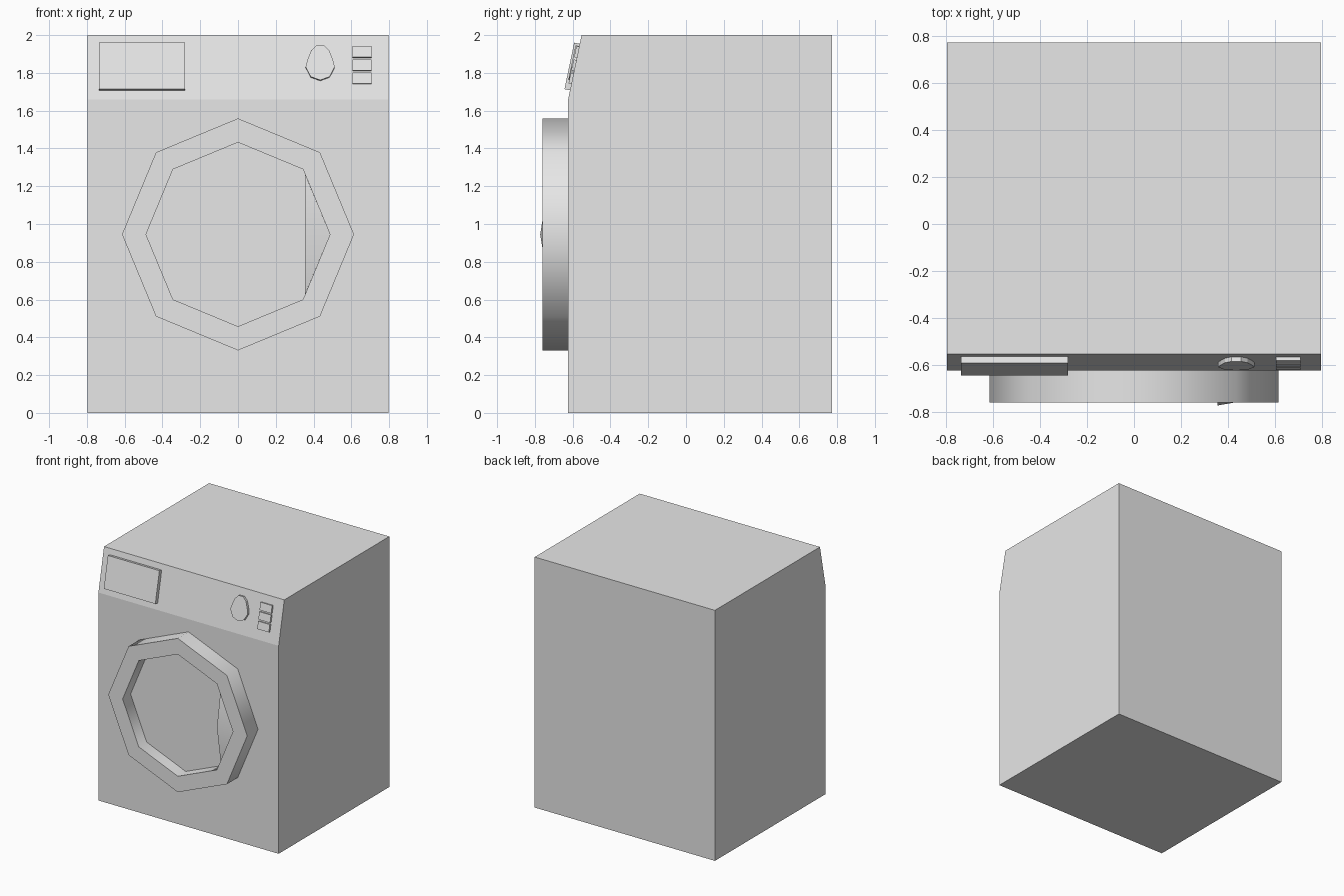
import bpy, bmesh, math
from mathutils import Vector

if "Cube" in bpy.data.objects:
    bpy.data.objects.remove(bpy.data.objects["Cube"], do_unlink=True)

# One light grey enamel for every part
grey = bpy.data.materials.new("light_grey")
grey.use_nodes = True
COLOUR = (0.8, 0.8, 0.8, 1)
grey.diffuse_color = COLOUR
grey.node_tree.nodes["Principled BSDF"].inputs["Base Color"].default_value = COLOUR

HALF_W, FRONT, BACK, HEIGHT = 0.796, -0.624, 0.772, 2.0
SLOPE_Z, SLOPE_Y = 1.66, -0.553      # bottom height and top depth of the panel
DOOR_Z, DOOR_FRONT, GLASS = 0.945, -0.76, -0.66
OUTER, INNER = 0.614, 0.487
slope = (SLOPE_Y - FRONT) / (HEIGHT - SLOPE_Z)
outward = Vector((0, -1, slope)).normalized()


def finish(name, bm, smooth=None):
    bmesh.ops.recalc_face_normals(bm, faces=bm.faces)
    mesh = bpy.data.meshes.new(name)
    bm.to_mesh(mesh)
    bm.free()
    mesh.materials.append(grey)
    obj = bpy.data.objects.new(name, mesh)
    bpy.context.collection.objects.link(obj)
    if smooth:
        bpy.ops.object.select_all(action='DESELECT')
        obj.select_set(True)
        bpy.context.view_layer.objects.active = obj
        bpy.ops.object.shade_smooth_by_angle(angle=math.radians(smooth))
    return obj


def loft(name, loops, smooth=None, closed=False):
    """Skin matching loops of points, capping the ends or joining them."""
    bm = bmesh.new()
    rings = [[bm.verts.new(p) for p in loop] for loop in loops]
    pairs = list(zip(rings, rings[1:]))
    if closed:
        pairs.append((rings[-1], rings[0]))
    else:
        bm.faces.new(rings[0])
        bm.faces.new(rings[-1])
    for a, b in pairs:
        for i in range(len(a)):
            j = (i + 1) % len(a)
            bm.faces.new((a[i], a[j], b[j], b[i]))
    return finish(name, bm, smooth)


def octagon(radius, y):
    angles = [i * math.pi / 4 for i in range(8)]
    return [(radius * math.cos(a), y, DOOR_Z + radius * math.sin(a)) for a in angles]


def on_panel(outline, lift):
    """Place an (x, z) outline on the sloping panel, lifted outward."""
    return [Vector((x, FRONT + slope * (z - SLOPE_Z), z)) + outward * lift
            for x, z in outline]


def panel_plate(name, outline, thickness):
    return loft(name, [on_panel(outline, -0.005), on_panel(outline, thickness)])


def rectangle(x0, x1, z0, z1):
    return [(x0, z0), (x1, z0), (x1, z1), (x0, z1)]


# Cabinet with sloping control panel
side = [(FRONT, 0), (BACK, 0), (BACK, HEIGHT), (SLOPE_Y, HEIGHT), (FRONT, SLOPE_Z)]
loft("cabinet", [[(x, y, z) for y, z in side] for x in (-HALF_W, HALF_W)])

# Door ring and recessed door window
loft("door_ring", [octagon(OUTER, FRONT + 0.005), octagon(OUTER, DOOR_FRONT),
                   octagon(INNER, DOOR_FRONT), octagon(INNER, FRONT + 0.005)],
     smooth=60, closed=True)
loft("door_window", [octagon(INNER, FRONT + 0.005), octagon(INNER, GLASS)])

# Door handle, a bowed flap filling the side corner of the window
bm = bmesh.new()
corner = INNER * math.sqrt(0.5)
spots = [(corner + 0.01, -0.72, corner - 0.025), (corner + 0.01, -0.772, 0),
         (corner + 0.01, -0.72, 0.025 - corner), (INNER, -0.749, 0)]
front = [bm.verts.new((x, y, DOOR_Z + z)) for x, y, z in spots]
back = [bm.verts.new((x, GLASS, DOOR_Z + z)) for x, y, z in spots]
bm.faces.new((front[0], front[1], front[3]))
bm.faces.new((front[1], front[2], front[3]))
for i in range(4):
    j = (i + 1) % 4
    bm.faces.new((front[i], front[j], back[j], back[i]))
finish("door_handle", bm, smooth=40)

# Display on the panel
panel_plate("display", rectangle(-0.735, -0.28, 1.708, 1.954), 0.03)

# Egg-shaped dial
half = [(0.02, 1.942), (0.048, 1.915), (0.066, 1.87), (0.077, 1.828), (0.05, 1.776)]
dial = half + [(0, 1.758)] + [(-x, z) for x, z in reversed(half)]
panel_plate("dial", [(0.435 + x, z) for x, z in dial], 0.02)

# Three push buttons
for i in range(3):
    z = 1.74 + i * 0.07
    panel_plate(f"button_{i + 1}", rectangle(0.605, 0.708, z, z + 0.058), 0.015)
